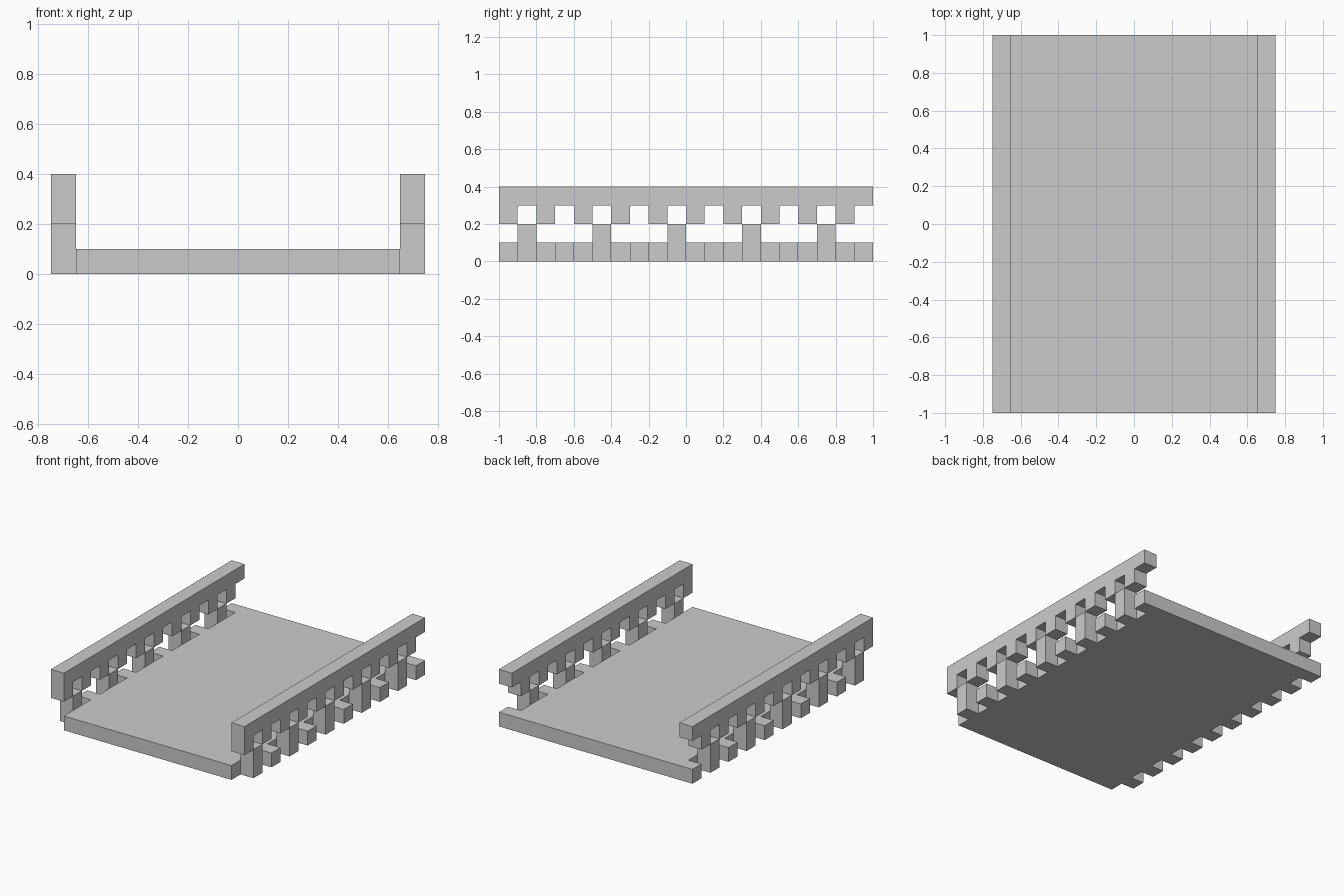
import bpy, bmesh
from mathutils import Vector

if "Cube" in bpy.data.objects:
    bpy.data.objects.remove(bpy.data.objects["Cube"])

U = 0.1                 # module: every tab, post and tooth is one unit wide
IN, OUT = 0.65, 0.75    # inner and outer x of the side parapets


def prism(points, vec):
    """Extrude a flat outline along vec and return the bmesh."""
    bm = bmesh.new()
    face = bm.faces.new([bm.verts.new(p) for p in points])
    res = bmesh.ops.extrude_face_region(bm, geom=[face])
    moved = [g for g in res["geom"] if isinstance(g, bmesh.types.BMVert)]
    bmesh.ops.translate(bm, verts=moved, vec=vec)
    return bm


def finish(bm, name):
    bmesh.ops.recalc_face_normals(bm, faces=bm.faces)
    mesh = bpy.data.meshes.new(name)
    bm.to_mesh(mesh)
    bm.free()
    obj = bpy.data.objects.new(name, mesh)
    bpy.context.collection.objects.link(obj)
    return obj


# Deck slab with a row of tabs along both long sides
right = [(IN, -1)]
for i in range(10):
    y = -0.9 + 2 * U * i
    right += [(IN, y), (OUT, y), (OUT, y + U), (IN, y + U)]
right.pop()                                   # last tab is flush with the end
left = [(-x, y) for x, y in reversed(right)]
deck = prism([(x, y, 0) for x, y in right + left], (0, 0, U))


def top_vert(x, y):
    p = Vector((x, y, U))
    return min(deck.verts, key=lambda v: (v.co - p).length)


# Every second tab rises into a post
post_faces = []
for side in (-1, 1):
    for i in range(5):
        y = -0.9 + 4 * U * i
        root = [top_vert(side * IN, y), top_vert(side * IN, y + U)]
        bmesh.ops.connect_verts(deck, verts=root)
        tip = {top_vert(side * OUT, y), top_vert(side * OUT, y + U)}
        post_faces.append(set(root) | tip)
faces = [f for f in deck.faces if set(f.verts) in post_faces]
res = bmesh.ops.extrude_discrete_faces(deck, faces=faces)
bmesh.ops.translate(deck, verts=list({v for f in res["faces"] for v in f.verts}),
                    vec=(0, 0, U))
finish(deck, "deck_with_posts")

# Toothed top rails, one on each side
profile = [(1, 0.4), (-1, 0.4)]
for i in range(10):
    y = -1 + 2 * U * i
    profile += [(y, 0.2), (y + U, 0.2), (y + U, 0.3)]
    profile.append((y + 2 * U, 0.3))
for name, x in (("left_rail", -OUT), ("right_rail", IN)):
    finish(prism([(x, y, z) for y, z in profile], (U, 0, 0)), name)
